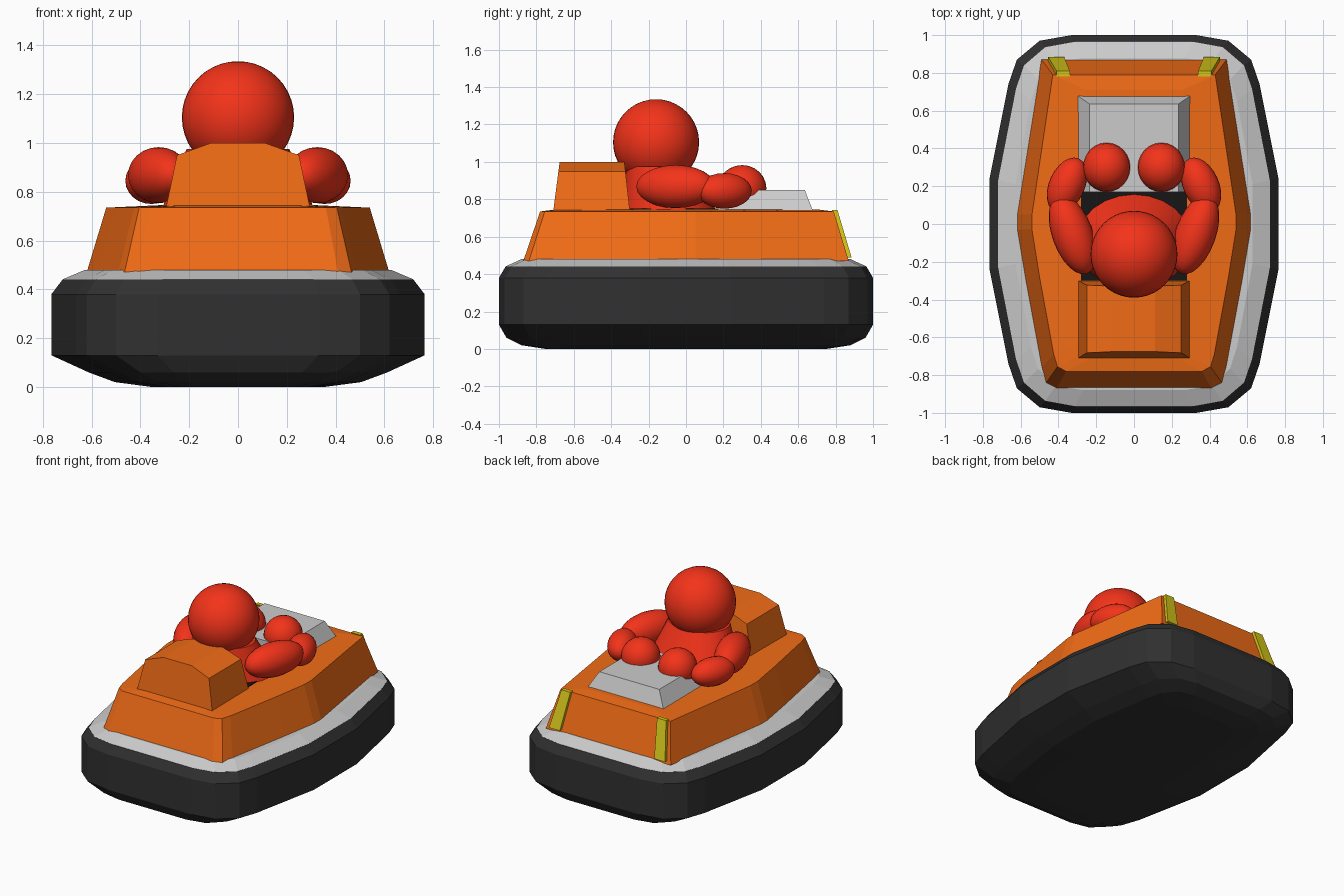
import bpy, bmesh
from math import radians
from mathutils import Matrix

if "Cube" in bpy.data.objects:
    bpy.data.objects.remove(bpy.data.objects["Cube"])


def material(name, rgb):
    m = bpy.data.materials.new(name)
    m.diffuse_color = (*rgb, 1)
    m.use_nodes = True
    m.node_tree.nodes["Principled BSDF"].inputs["Base Color"].default_value = m.diffuse_color
    return m


ORANGE = material("orange", (0.88, 0.15, 0.008))
RED = material("red", (0.9, 0.033, 0.01))
DARK = material("dark rubber", (0.03, 0.03, 0.03))
YELLOW = material("yellow", (0.65, 0.55, 0.01))
BLACK = material("black", (0.008, 0.008, 0.008))


def finish(bm, name, mat=None):
    bmesh.ops.recalc_face_normals(bm, faces=bm.faces)
    mesh = bpy.data.meshes.new(name)
    bm.to_mesh(mesh)
    bm.free()
    obj = bpy.data.objects.new(name, mesh)
    bpy.context.collection.objects.link(obj)
    if mat:
        mesh.materials.append(mat)
    return obj


def loft(name, rings, mat=None):
    """Skin a stack of equally sized point rings and cap both ends."""
    bm = bmesh.new()
    rows = [[bm.verts.new(p) for p in ring] for ring in rings]
    n = len(rows[0])
    for a, b in zip(rows, rows[1:]):
        for i in range(n):
            j = (i + 1) % n
            bm.faces.new((a[i], a[j], b[j], b[i]))
    bm.faces.new(rows[0])
    bm.faces.new(rows[-1])
    return finish(bm, name, mat)


def symmetric(half):
    return half + [(-x, y) for x, y in reversed(half)]


def scaled(outline, sx, sy, z):
    return [(x * sx, y * sy, z) for x, y in outline]


def rect(x0, x1, y0, y1, z):
    return [(x0, y0, z), (x1, y0, z), (x1, y1, z), (x0, y1, z)]


def ellipsoid(name, centre, size, yaw=0, segs=24, mat=RED):
    bm = bmesh.new()
    m = (Matrix.Translation(centre) @ Matrix.Rotation(radians(yaw), 4, 'Z')
         @ Matrix.Diagonal((*size, 1)))
    bmesh.ops.create_uvsphere(bm, u_segments=segs, v_segments=segs // 2,
                              radius=1, matrix=m)
    for f in bm.faces:
        f.smooth = True
    return finish(bm, name, mat)


# Rubber bumper and pale deck above it
edge = [(0.33, -1), (0.5, -0.97), (0.62, -0.87), (0.665, -0.74), (0.765, -0.24)]
hull = symmetric(edge + [(x, -y) for x, y in reversed(edge)])
loft("bumper", [scaled(hull, *s) for s in (
    (0.46, 0.75, 0), (0.66, 0.88, 0.02), (0.80, 0.96, 0.06),
    (1, 1, 0.13), (1, 1, 0.38), (0.94, 0.965, 0.44))], DARK)
loft("deck", [scaled(hull, *s) for s in (
    (0.93, 0.96, 0.42), (0.94, 0.965, 0.441), (0.82, 0.88, 0.48))])

# Orange body with rounded front and square back
base = symmetric([(0.41, -0.87), (0.465, -0.84), (0.49, -0.76), (0.575, -0.3),
                  (0.62, -0.03), (0.62, 0.05), (0.49, 0.87)])
rim = symmetric([(0.36, -0.78), (0.405, -0.755), (0.425, -0.69), (0.5, -0.28),
                 (0.54, -0.03), (0.54, 0.05), (0.43, 0.79)])
loft("body", [scaled(base, 1, 1, 0.47), scaled(rim, 1, 1, 0.735),
              scaled(rim, 0.6, 0.9, 0.745)], ORANGE)

# Cockpit opening and console
loft("cockpit_floor", [rect(-0.28, 0.28, -0.3, 0.2, z) for z in (0.72, 0.75)], BLACK)
loft("console", [rect(-0.3, 0.3, 0.17, 0.68, 0.735),
                 rect(-0.235, 0.235, 0.17, 0.635, 0.85)])

# Seat back
profile = symmetric([(0.295, 0.735), (0.25, 0.95), (0.11, 1.0)])
loft("seat_back", [[(x, y + s * (z - 0.735), z) for x, z in profile]
                   for y, s in ((-0.71, 0.13), (-0.30, -0.11))], ORANGE)

# Torso
bm = bmesh.new()
bmesh.ops.create_cone(bm, cap_ends=True, segments=24, radius1=1, radius2=0.68, depth=0.24)
for v in bm.verts:
    top = v.co.z > 0
    v.co = (v.co.x * 0.31, v.co.y * 0.255 - (0.15 if top else 0.09), v.co.z + 0.855)
for f in bm.faces:
    f.smooth = len(f.verts) == 4
finish(bm, "torso", RED)

# Head, arms and hands
ellipsoid("head", (0, -0.16, 1.105), (0.23, 0.23, 0.23), segs=40)
for s, side in ((-1, "left"), (1, "right")):
    ellipsoid(side + "_upper_arm", (s * 0.325, -0.055, 0.868), (0.108, 0.222, 0.115), -s * 20)
    ellipsoid(side + "_forearm", (s * 0.355, 0.205, 0.845), (0.095, 0.155, 0.095), s * 24)
    ellipsoid(side + "_hand", (s * 0.145, 0.30, 0.858), (0.125, 0.13, 0.125))

# Yellow rear light strips lying on the sloped back
for s, side in ((-1, "left"), (1, "right")):
    loft(side + "_rear_light", [
        rect(s * 0.37, s * 0.455, 0.855, 0.885, 0.49),
        rect(s * 0.34, s * 0.41, 0.78, 0.81, 0.742)], YELLOW)
